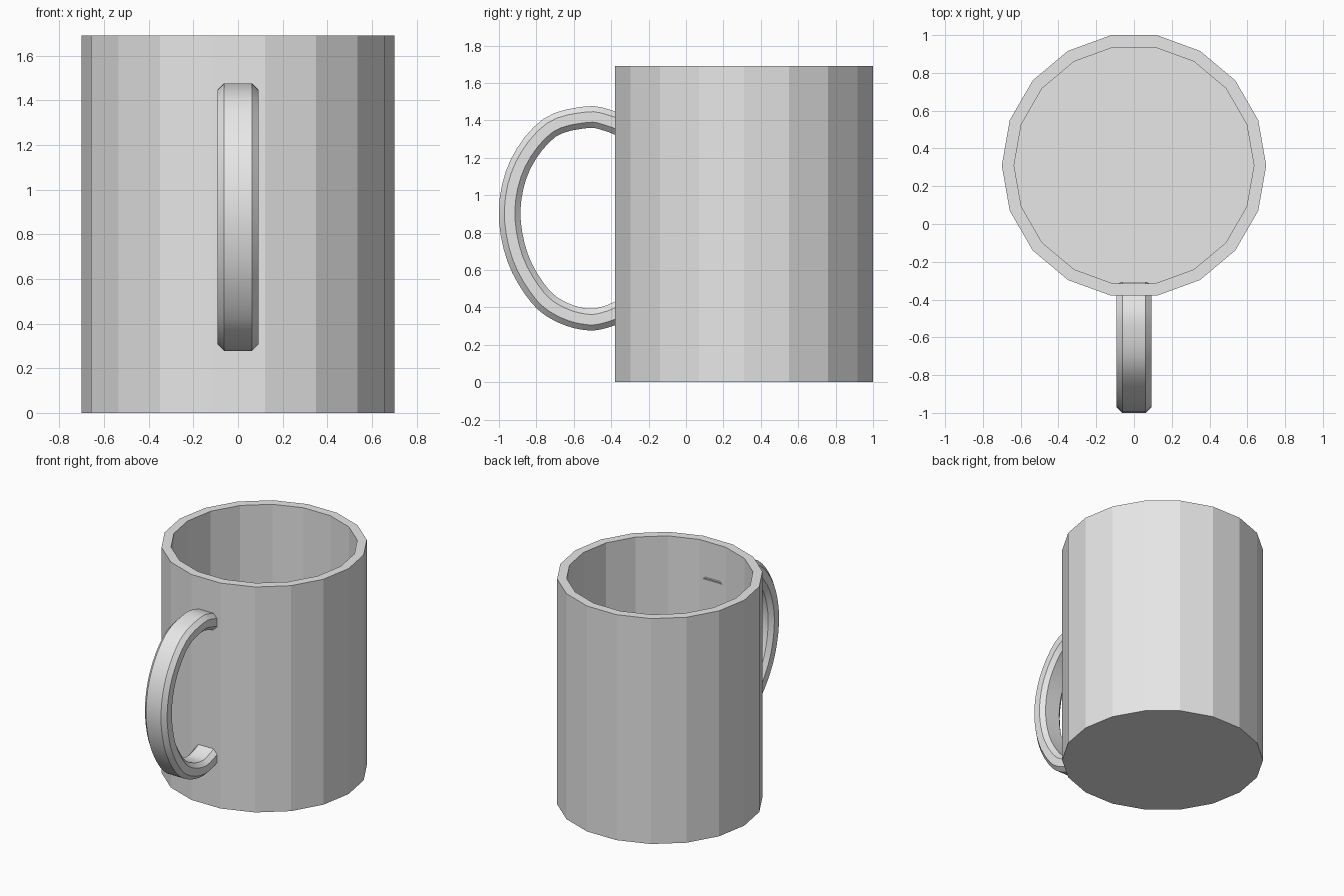
import bpy, bmesh, math
from mathutils import Vector

cube = bpy.data.objects.get("Cube")
if cube:
    bpy.data.objects.remove(cube, do_unlink=True)

# Single glaze colour
glaze = bpy.data.materials.new("light grey")
glaze.use_nodes = True
glaze.diffuse_color = (0.8, 0.8, 0.8, 1)
glaze.node_tree.nodes["Principled BSDF"].inputs["Base Color"].default_value = (0.8, 0.8, 0.8, 1)


def loft(name, rings, material):
    """Bridge equal-sized closed rings and cap both ends."""
    bm = bmesh.new()
    loops = [[bm.verts.new(p) for p in ring] for ring in rings]
    for a, b in zip(loops, loops[1:]):
        for i in range(len(a)):
            j = (i + 1) % len(a)
            bm.faces.new((a[i], a[j], b[j], b[i]))
    bm.faces.new(loops[0][::-1])
    bm.faces.new(loops[-1])
    bmesh.ops.recalc_face_normals(bm, faces=bm.faces)
    mesh = bpy.data.meshes.new(name)
    bm.to_mesh(mesh)
    bm.free()
    mesh.materials.append(material)
    obj = bpy.data.objects.new(name, mesh)
    bpy.context.collection.objects.link(obj)
    return obj


# Mug body: outer wall, flat rim, inner wall and floor
SIDES, CENTRE_Y, HEIGHT = 18, 0.31, 1.69
OUTER, INNER, FLOOR = 0.70, 0.635, 0.07


def circle(radius, z):
    angles = [math.tau * i / SIDES for i in range(SIDES)]
    return [(radius * math.cos(a), CENTRE_Y + radius * math.sin(a), z) for a in angles]


loft("mug_body", [circle(OUTER, 0), circle(OUTER, HEIGHT),
                  circle(INNER, HEIGHT), circle(INNER, FLOOR)], glaze)

# Handle: chamfered bar swept along a smooth side path (y, z)
path = [Vector(p) for p in (
    (-0.33, 1.365), (-0.42, 1.40), (-0.53, 1.417), (-0.73, 1.36), (-0.885, 1.165),
    (-0.943, 0.92), (-0.90, 0.665), (-0.78, 0.46), (-0.655, 0.37), (-0.52, 0.335),
    (-0.42, 0.352), (-0.33, 0.39))]
HALF_W, HALF_T, CHAMFER, STEPS = 0.092, 0.058, 0.03, 4


def catmull(p0, p1, p2, p3, t):
    return 0.5 * (2 * p1 + (p2 - p0) * t + (2 * p0 - 5 * p1 + 4 * p2 - p3) * t ** 2
                  + (3 * p1 - p0 - 3 * p2 + p3) * t ** 3)


ext = [2 * path[0] - path[1]] + path + [2 * path[-1] - path[-2]]
points = [catmull(*ext[i:i + 4], s / STEPS) for i in range(len(path) - 1) for s in range(STEPS)]
points.append(path[-1])

w, t, c = HALF_W, HALF_T, CHAMFER
section = [(w, t - c), (w - c, t), (c - w, t), (-w, t - c),
           (-w, c - t), (c - w, -t), (w - c, -t), (w, c - t)]
rings = []
for i, p in enumerate(points):
    d = (points[min(i + 1, len(points) - 1)] - points[max(i - 1, 0)]).normalized()
    n = Vector((d.y, -d.x))
    rings.append([(x, p.x + n.x * o, p.y + n.y * o) for x, o in section])
handle = loft("handle", rings, glaze)

bpy.ops.object.select_all(action='DESELECT')
handle.select_set(True)
bpy.context.view_layer.objects.active = handle
bpy.ops.object.shade_smooth_by_angle(angle=math.radians(30))
